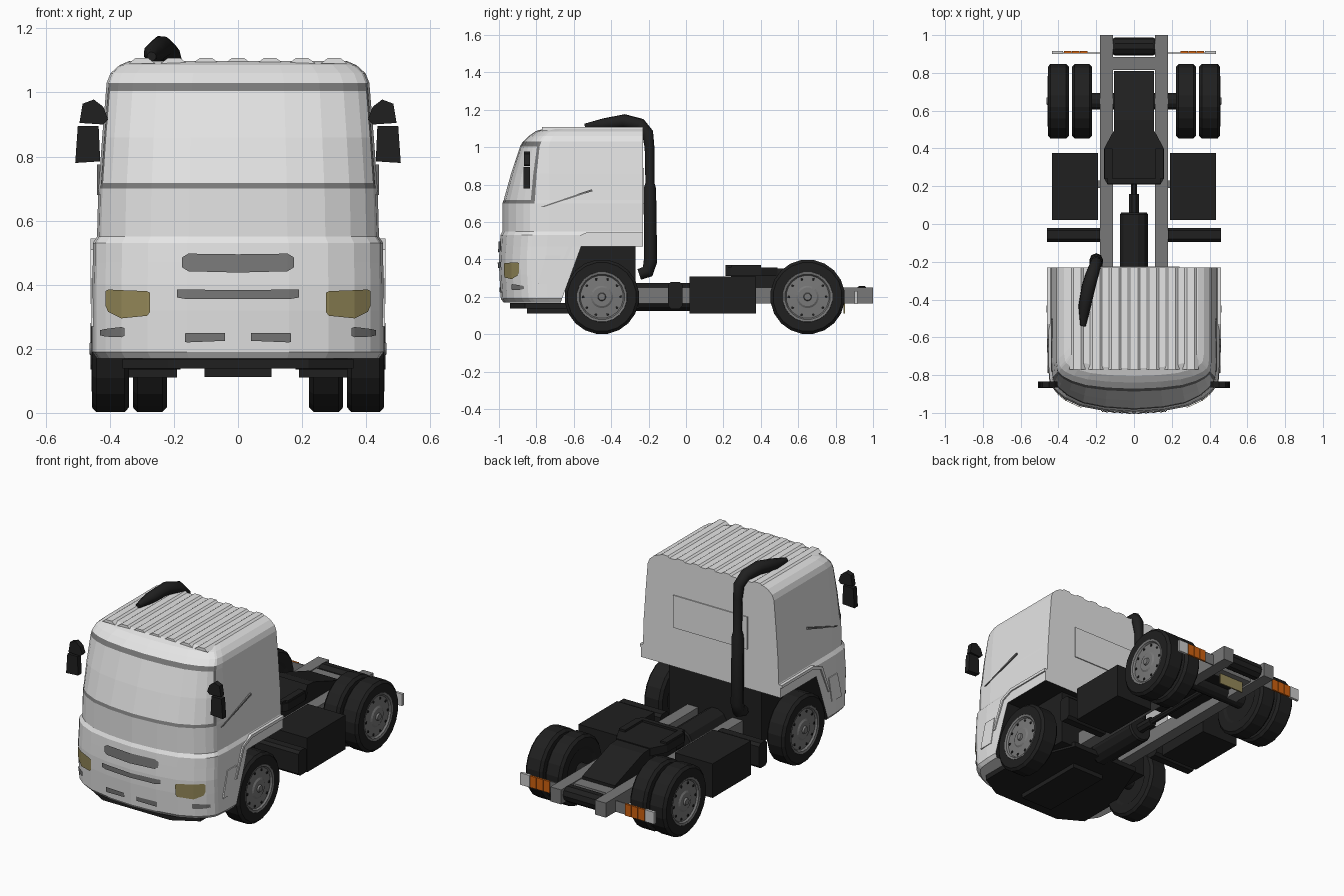
import bpy, bmesh, math
from mathutils import Matrix, Vector

if "Cube" in bpy.data.objects:
    bpy.data.objects.remove(bpy.data.objects["Cube"])


def mat(name, r, g, b):
    m = bpy.data.materials.new(name)
    m.diffuse_color = (r, g, b, 1)
    m.use_nodes = True
    m.node_tree.nodes["Principled BSDF"].inputs["Base Color"].default_value = m.diffuse_color
    return m


WHITE = mat("cab_white", .78, .78, .78)
DARK = mat("dark_plastic", .014, .014, .014)
GREY = mat("metal_grey", .19, .19, .19)
LAMP = mat("headlight_yellow", .30, .25, .10)
ORANGE = mat("tail_orange", .62, .12, .005)
CLEAR = mat("tail_clear", .6, .6, .6)


def finish(name, bm, *mats):
    bmesh.ops.recalc_face_normals(bm, faces=bm.faces)
    me = bpy.data.meshes.new(name)
    bm.to_mesh(me)
    bm.free()
    for m in mats:
        me.materials.append(m)
    ob = bpy.data.objects.new(name, me)
    bpy.context.collection.objects.link(ob)
    return ob


def prism(name, pts, axis, lo, hi, m):
    """Extrude a 2D outline along axis x, y or z."""
    def at(p, h):
        return {"x": (h, p[0], p[1]), "y": (p[0], h, p[1]), "z": (p[0], p[1], h)}[axis]
    bm = bmesh.new()
    a = [bm.verts.new(at(p, lo)) for p in pts]
    b = [bm.verts.new(at(p, hi)) for p in pts]
    bm.faces.new(a)
    bm.faces.new(b)
    for i in range(len(pts)):
        j = (i + 1) % len(pts)
        bm.faces.new((a[i], a[j], b[j], b[i]))
    return finish(name, bm, m)


def box(name, x, y, z, m):
    return prism(name, [(x[0], y[0]), (x[1], y[0]), (x[1], y[1]), (x[0], y[1])], "z", z[0], z[1], m)


def lathe(name, prof, origin, axis, m, n=20):
    """Spin (radius, distance) points round axis; sides are flat."""
    o, d = Vector(origin), Vector(axis)
    u = Vector((0, 0, 1))
    bm = bmesh.new()
    rings = []
    for i in range(n):
        q = Matrix.Rotation(2 * math.pi * (i + .5) / n, 3, d) @ u
        rings.append([bm.verts.new(o + d * t + q * r) for r, t in prof])
    for i in range(n):
        a, b = rings[i], rings[(i + 1) % n]
        for k in range(len(prof) - 1):
            bm.faces.new((a[k], a[k + 1], b[k + 1], b[k]))
    bmesh.ops.remove_doubles(bm, verts=bm.verts, dist=1e-5)
    return finish(name, bm, m)


def rod(name, r, t0, t1, origin, axis, m, n=12):
    return lathe(name, [(0, t0), (r * .9, t0), (r, t0 + .01), (r, t1 - .01), (r * .9, t1), (0, t1)], origin, axis, m, n)


# Cab: levels of height, front y, half width, corner scale
LEVELS = [(.17, -.975, .44, .9), (.19, -.99, .455, .9), (.32, -.998, .455, .9), (.40, -1.0, .455, .9),
          (.47, -.996, .453, .9), (.53, -.992, .453, .9), (.55, -.982, .44, .9), (.70, -.982, .436, .9),
          (.717, -.975, .434, .88), (.86, -.935, .424, .72), (1.005, -.887, .412, .55),
          (1.03, -.872, .41, .52), (1.06, -.84, .398, .46), (1.085, -.805, .37, .42), (1.098, -.765, .34, .4)]
PLAN = [(0, 0), (.35, .012), (.62, .038), (.8, .08), (.91, .125), (.97, .165), (.985, .19), (1, .28)]
BACK = -.23


def arch_y(z):
    return -.56 if z >= .47 else -.56 - .11 * (.47 - z) / .3


def lerp_table(tab, v):
    for p, q in zip(tab, tab[1:]):
        if v <= q[0]:
            s = (v - p[0]) / (q[0] - p[0])
            return [a + (b - a) * s for a, b in zip(p, q)]
    return tab[-1]


def front_y(x, z):
    _, f, w, k = lerp_table(LEVELS, z)
    return f + k * lerp_table(PLAN, min(1, abs(x) / w))[1]


bm = bmesh.new()
rows = []
for z, f, w, k in LEVELS:
    half = [(w * t, f + d * k) for t, d in PLAN] + [(w, arch_y(z)), (w, BACK)]
    loop = [(-x, y) for x, y in half[:0:-1]] + half
    rows.append([bm.verts.new((x, y, z)) for x, y in loop])
for i in range(len(LEVELS) - 1):
    a, b = rows[i], rows[i + 1]
    zm = (LEVELS[i][0] + LEVELS[i + 1][0]) / 2
    low = zm < .47
    for j in range(18):
        c = j - 9 if j >= 9 else 8 - j
        if low and c == 8:
            continue
        fc = bm.faces.new((a[j], a[j + 1], b[j + 1], b[j]))
        band = .70 < zm < .717 or 1.005 < zm < 1.03
        if (band and c <= 5) or (c == 5 and .70 < zm < 1.03):
            fc.material_index = 1
    l, r = (1, 17) if low else (0, 18)
    bm.faces.new((a[r], a[l], b[l], b[r])).material_index = 2 if low else 0
r47 = rows[4]
bm.faces.new((r47[0], r47[1], r47[17], r47[18])).material_index = 2
bm.faces.new(rows[0][1:18])
bm.faces.new(rows[-1])
bmesh.ops.delete(bm, geom=[v for v in bm.verts if not v.link_faces], context="VERTS")
finish("cab", bm, WHITE, GREY, DARK)

# Roof ribs and rear window panel
for i in range(7):
    x = -.3 + .1 * i
    prism("roof_rib", [(x - .042, 1.09), (x - .02, 1.107), (x + .02, 1.107), (x + .042, 1.09)], "y", -.77, BACK, WHITE)
box("rear_window", (-.24, .24), (BACK - .002, BACK + .006), (.70, .89), WHITE)


def plate(name, cols, m):
    """Thin sheet following the cab front; columns are (x, low z, high z)."""
    bm = bmesh.new()
    v = [[bm.verts.new((x, front_y(x, z) - .007, z)) for z in (lo, hi)] for x, lo, hi in cols]
    for p, q in zip(v, v[1:]):
        bm.faces.new((p[0], q[0], q[1], p[1]))
    return finish(name, bm, m)


# Front grilles, lamps
plate("upper_grille", [(-.175, .455, .485), (-.155, .442, .497), (0, .438, .495), (.155, .442, .497), (.175, .455, .485)], GREY)
plate("middle_grille", [(-.19, .36, .385), (-.159, .355, .385), (0, .355, .383), (.159, .355, .385), (.19, .36, .385)], GREY)
for s in (-1, 1):
    def mir(cols):
        return [(s * x, a, b) for x, a, b in cols]
    plate("lower_grille", mir([(.04, .225, .25), (.159, .22, .25), (.165, .222, .248)]), GREY)
    plate("headlight", mir([(.274, .315, .375), (.284, .303, .38), (.364, .295, .383), (.405, .315, .385), (.414, .335, .38)]), LAMP)
    plate("fog_lamp", mir([(.355, .24, .265), (.364, .236, .268), (.414, .238, .262), (.43, .242, .258)]), GREY)

# Parts on both sides
for s in (-1, 1):
    def xs(a, b):
        return (s * a, s * b) if s > 0 else (-b, -a)
    prism("door_groove", [(-.78, .68), (-.76, .68), (-.5, .765), (-.505, .775)], "x", s * .425, s * .4395, GREY)
    prism("fender_lip", [(BACK, .528), (BACK, .545), (-.53, .545), (-.61, .51), (-.68, .34), (-.665, .34), (-.595, .50), (-.525, .528)],
          "x", s * .44, s * .461, WHITE)
    prism("bumper_step", [(-.79, .27), (-.70, .27), (-.67, .42), (-.75, .42)], "x", s * .44, s * .459, WHITE)
    prism("mirror_upper", [(s * x, z) for x, z in [(.405, .915), (.42, .955), (.45, .978), (.485, .965), (.495, .905), (.42, .9)]],
          "y", -.865, -.835, DARK)
    prism("mirror_lower", [(s * x, z) for x, z in [(.43, .785), (.435, .895), (.50, .895), (.508, .78)]],
          "y", -.868, -.835, DARK)
    box("chassis_rail", xs(.11, .18), (-.6, 1), (.165, .25), GREY)
    box("fuel_tank", xs(.19, .435), (.02, .375), (.11, .31), DARK)
    box("tank_bracket", xs(.17, .2), (.19, .23), (.18, .24), GREY)
    prism("air_tank", [(-.095, .15), (-.08, .135), (-.035, .135), (-.02, .15), (-.02, .265), (-.035, .28), (-.08, .28), (-.095, .265)],
          "x", s * .18, s * .46, DARK)
    # Tail light bar in coloured segments
    box("tail_bar", xs(.17, .43), (.902, .909), (.165, .23), GREY)
    box("tail_lamp_clear", xs(.375, .435), (.90, .916), (.162, .232), CLEAR)
    for k in range(3):
        box("tail_lamp_orange", xs(.245 + k * .043, .285 + k * .043), (.905, .916), (.163, .231), ORANGE)
    # Wheels
    for y, x0, x1, rim in ((-.45, .34, .456, 1), (.65, .345, .456, 1), (.65, .222, .328, 0)):
        w = x1 - x0
        o, ax = (s * x0, y, .2), (s, 0, 0)
        lathe("tyre", [(0, .01), (.12, .01), (.135, 0), (.185, 0), (.2, .014), (.2, w - .014), (.185, w), (.135, w), (.13, w - .02), (0, w - .02)], o, ax, DARK)
        if rim:
            lathe("rim", [(.137, w - .004), (.134, w + .001), (.122, w - .002), (.115, w - .012), (.06, w - .008), (.05, w - .002), (.022, w - .002), (.018, w + .008), (0, w + .008)], o, ax, GREY)
            for k in range(10):
                a = 2 * math.pi * k / 10
                rod("rim_hole", .008, w - .03, w - .007, (s * x0, y + .1 * math.cos(a), .2 + .1 * math.sin(a)), ax, DARK, 6)

# Underbody, engine and axles
prism("under_tray", [(-.22, -.94), (.22, -.94), (.36, -.86), (.36, -.6), (.22, -.25), (-.22, -.25), (-.36, -.6), (-.36, -.86)], "z", .138, .168, DARK)
box("engine", (-.3, .3), (-.62, -.27), (.15, .475), DARK)
box("sump", (-.105, .105), (-.85, -.4), (.112, .15), DARK)
rod("gearbox", .078, -.3, .06, (0, 0, .2), (0, 1, 0), DARK)
rod("drive_shaft_front", .03, .05, .16, (0, 0, .2), (0, 1, 0), DARK, 8)
rod("drive_shaft", .018, .15, .6, (0, 0, .2), (0, 1, 0), DARK, 8)
rod("rear_axle", .045, -.3, .3, (0, .65, .2), (1, 0, 0), DARK)
rod("front_axle", .04, -.36, .36, (0, -.45, .2), (1, 0, 0), DARK)

# Chassis rear and coupling plate
box("cross_member", (-.12, .12), (.815, .885), (.175, .245), GREY)
rod("rear_roller", .048, -.11, .11, (0, .94, .212), (1, 0, 0), DARK, 10)
box("number_plate", (-.08, .08), (.842, .85), (.112, .175), LAMP)
prism("coupling_ramp", [(.44, .355), (.55, .35), (.81, .26), (.81, .2), (.44, .22)], "x", -.106, .106, DARK)
prism("coupling_plate", [(-.14, .21), (.14, .21), (.158, .24), (.158, .40), (.11, .49), (-.11, .49), (-.158, .40), (-.158, .24)], "z", .312, .358, DARK)
for x in (-.135, .135):
    box("coupling_lip", (x - .02, x + .02), (.24, .40), (.35, .37), DARK)
box("coupling_lip_front", (-.14, .14), (.212, .24), (.35, .37), DARK)
box("coupling_base", (-.108, .108), (.24, .46), (.22, .315), DARK)

# Exhaust stack, swept with varying radius
cu = bpy.data.curves.new("exhaust", "CURVE")
cu.dimensions = "3D"
cu.bevel_depth = 1
cu.bevel_resolution = 2
cu.use_fill_caps = True
path = [(-.2, -.25, .32, .03), (-.2, -.205, .335, .035), (-.2, -.19, .39, .036), (-.2, -.193, .78, .033), (-.2, -.193, .81, .024),
        (-.2, -.195, 1.0, .026), (-.2, -.205, 1.075, .031), (-.215, -.245, 1.122, .034), (-.24, -.33, 1.14, .038),
        (-.262, -.44, 1.122, .034), (-.27, -.54, 1.112, .015)]
sp = cu.splines.new("POLY")
sp.points.add(len(path) - 1)
for p, (x, y, z, r) in zip(sp.points, path):
    p.co = (x, y, z, 1)
    p.radius = r
cu.materials.append(DARK)
ex = bpy.data.objects.new("exhaust", cu)
bpy.context.collection.objects.link(ex)
bpy.context.view_layer.objects.active = ex
ex.select_set(True)
bpy.ops.object.convert(target="MESH")
